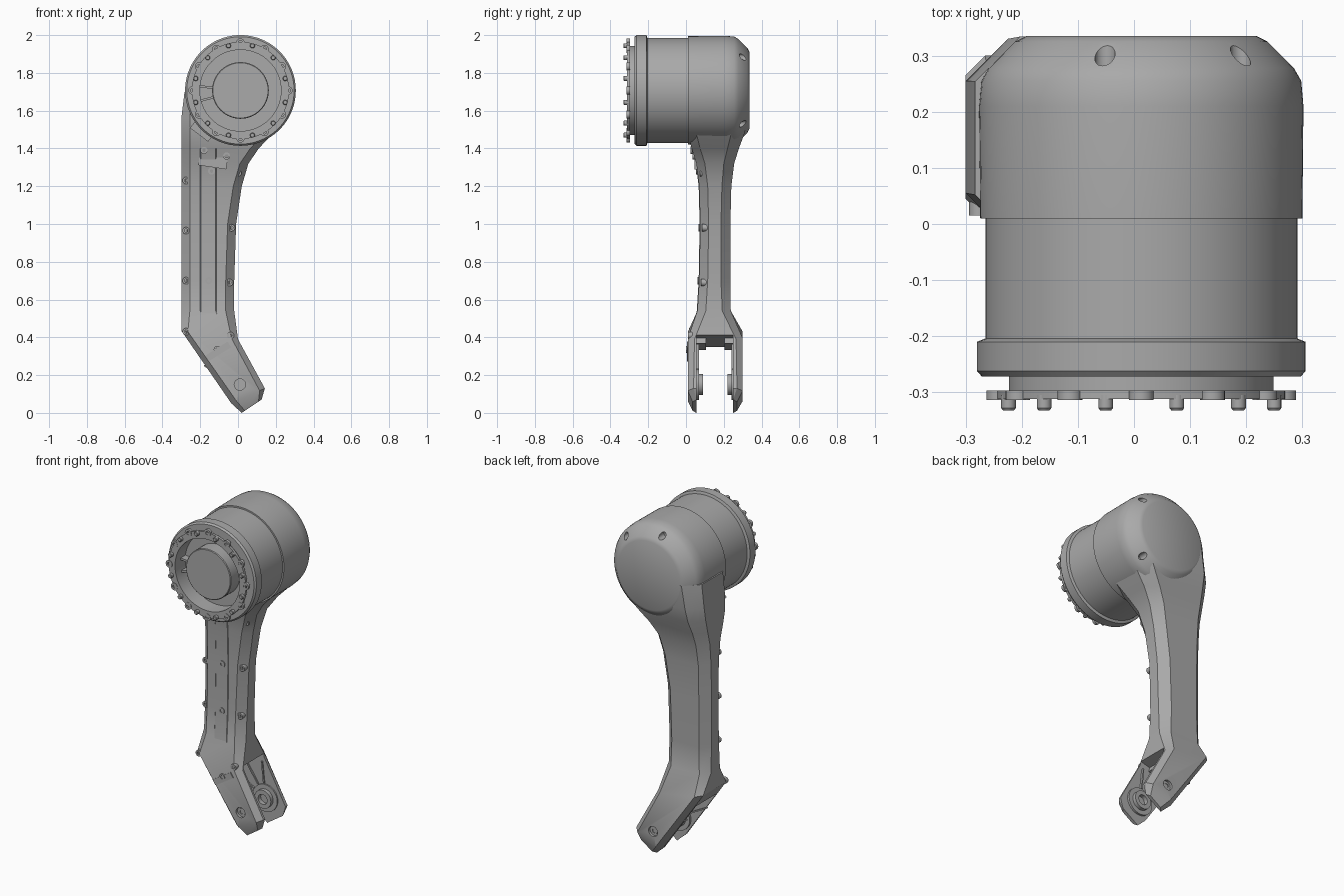
import bpy, bmesh, math
from mathutils import Vector, Matrix

old = bpy.data.objects.get("Cube")
if old:
    bpy.data.objects.remove(old, do_unlink=True)

grey = bpy.data.materials.new("plain grey")
grey.use_nodes = True
grey.diffuse_color = (0.4, 0.4, 0.4, 1)
grey.node_tree.nodes["Principled BSDF"].inputs["Base Color"].default_value = (0.4, 0.4, 0.4, 1)

CX, CZ = 0.013, 1.707      # motor axis
PX, PZ = 0.01, 0.15        # fork pivot


def finish(name, bm):
    bmesh.ops.remove_doubles(bm, verts=bm.verts, dist=1e-5)
    bmesh.ops.recalc_face_normals(bm, faces=bm.faces)
    mesh = bpy.data.meshes.new(name)
    bm.to_mesh(mesh)
    bm.free()
    mesh.materials.append(grey)
    ob = bpy.data.objects.new(name, mesh)
    bpy.context.collection.objects.link(ob)
    shade(ob)
    return ob


def shade(ob):
    bpy.ops.object.select_all(action="DESELECT")
    ob.select_set(True)
    bpy.context.view_layer.objects.active = ob
    bpy.ops.object.shade_smooth_by_angle(angle=math.radians(28))


def lathe(name, profile, x, z, n=24):
    """Spin (radius, y) points about an axis along y."""
    bm = bmesh.new()
    rings = []
    for r, y in profile:
        count = n if r > 0 else 1
        rings.append([bm.verts.new((x + r * math.cos(math.tau * i / n), y,
                                    z + r * math.sin(math.tau * i / n))) for i in range(count)])
    for a, b in zip(rings, rings[1:]):
        for i in range(n):
            j = (i + 1) % n
            quad = [a[i % len(a)], a[j % len(a)], b[j % len(b)], b[i % len(b)]]
            bm.faces.new(list(dict.fromkeys(quad)))
    return finish(name, bm)


def disc(name, r, y0, y1, x, z, n=24):
    return lathe(name, [(0, y0), (r, y0), (r, y1), (0, y1)], x, z, n)


def loft(name, stations):
    """Chamfered box sections: left x, z, right x, z, front y, back y, front and back chamfer."""
    bm = bmesh.new()
    rings = []
    for lx, lz, rx, rz, y0, y1, f, b in stations:
        left, right = Vector((lx, 0, lz)), Vector((rx, 0, rz))
        w = (right - left).length
        d = (right - left).normalized()
        pts = [(f, y0), (w - f, y0), (w, y0 + f), (w, y1 - b),
               (w - b, y1), (b, y1), (0, y1 - b), (0, y0 + f)]
        rings.append([bm.verts.new(left + d * t + Vector((0, y, 0))) for t, y in pts])
    for a, b in zip(rings, rings[1:]):
        for i in range(8):
            j = (i + 1) % 8
            bm.faces.new((a[i], a[j], b[j], b[i]))
    bm.faces.new(rings[0])
    bm.faces.new(rings[-1])
    return finish(name, bm)


def box(name, size, loc, turn=0):
    bm = bmesh.new()
    m = Matrix.Translation(loc) @ Matrix.Rotation(turn, 4, "Y") @ Matrix.Diagonal((*size, 1))
    bmesh.ops.create_cube(bm, size=1, matrix=m)
    return finish(name, bm)


def cut(ob, cutter):
    cutter.hide_render = True
    mod = ob.modifiers.new("cut", "BOOLEAN")
    mod.operation, mod.object, mod.solver = "DIFFERENCE", cutter, "EXACT"
    bpy.ops.object.select_all(action="DESELECT")
    ob.select_set(True)
    bpy.context.view_layer.objects.active = ob
    bpy.ops.object.modifier_apply(modifier=mod.name)
    bpy.data.objects.remove(cutter, do_unlink=True)
    shade(ob)


# Arm: forked foot, elbow, shaft and flare into the motor shell
foot = [(.02, 0, .125, .07, .035, .27, .02, .02),
        (-.035, .05, .142, .13, .01, .3, .03, .03),
        (-.3, .435, 0, .39, .01, .3, .035, .035)]
# height, right edge, front y, back y, back chamfer
shaft = [(.54, -.02, .06, .237, .045), (.7, -.02, .07, .235, .05), (1, -.01, .075, .235, .05),
         (1.2, .02, .07, .24, .05), (1.32, .055, .055, .255, .055), (1.4, .11, .03, .28, .06),
         (1.48, .185, .01, .31, .07), (1.56, .238, .01, .33, .075)]
stations = foot + [(-.3, z, x, z, y0, y1, .045, b) for z, x, y0, y1, b in shaft]
stations.append((-.283, 1.7, .28, 1.7, .012, .334, .04, .08))
arm = loft("arm", stations)

# Fork slot and pivot holes
cut(arm, loft("slot_cutter", [(-.3, .335, .05, .425, .055, .25, .001, .001),
                              (-.1, -.1, .3, 0, .055, .25, .001, .001)]))
cut(arm, disc("pivot_cutter", .03, -.1, .025, PX, PZ))
cut(arm, disc("pivot_cutter", .03, .285, .4, PX, PZ))

# Pivot screws, bearing bosses and stiffening ribs on both fork plates
for side, sign in (("front", 1), ("back", -1)):
    def y(d):
        return .155 + sign * (d - .145)
    lathe(side + "_pivot_screw", [(0, y(.02)), (.012, y(.02)), (.012, y(.01)),
                                  (.022, y(.01)), (.022, y(.03))], PX, PZ)
    lathe(side + "_bearing", [(.082, y(.04)), (.082, y(.058)), (.055, y(.058)), (.055, y(.08)),
                              (.03, y(.08)), (.03, y(.055)), (0, y(.055))], PX, PZ, 32)
    for k in range(3):
        for e in (-1, 1):
            a = math.radians(56 + 180 + 28 * (k - 1) * e)
            if k == 1 and e == 1:
                continue
            loc = (PX + .15 * math.cos(a), y(.048), PZ - .15 * math.sin(a))
            box(side + "_fork_rib", (.13, .02, .008), loc, a)
    box(side + "_slot_tab", (.14, .05, .03), (-.13, y(.07), .365), -.26)

# Motor shell with chamfered back
shell = lathe("motor_shell", [(0, .335), (.205, .335), (.225, .325), (.272, .278), (.285, .255),
                              (.289, .21), (.287, .01), (0, .01)], CX, CZ, 96)
for deg in (105, 45, -45):
    a = math.radians(deg)
    x, z = CX + .25 * math.cos(a), CZ + .25 * math.sin(a)
    for ob in (shell, arm):
        cut(ob, disc("screw_cutter", .018, .26, .4, x, z))

# Motor body, flange and mounting ring
lathe("motor_body", [(0, .02), (.278, .02), (.278, -.215), (0, -.215)], CX, CZ, 96)
lathe("motor_flange", [(.2, -.2), (.278, -.204), (.293, -.21), (.293, -.262), (.284, -.272),
                       (.236, -.272), (.236, -.299), (.215, -.299), (.215, -.2)], CX, CZ, 96)
lathe("mounting_ring", [(.215, -.297), (.257, -.297), (.257, -.312),
                        (.215, -.312), (.215, -.297)], CX, CZ, 96)
lathe("motor_hub", [(0, -.2), (.15, -.2), (.15, -.298), (.146, -.302), (0, -.302)], CX, CZ, 64)
for turn in (.1, -.25):
    r = Vector((-.18 * math.cos(turn), 0, .18 * math.sin(turn)))
    box("hub_rib", (.075, .05, .012), Vector((CX, -.235, CZ)) + r, turn)

# Twelve tabs with eyelets, twelve bolts between them
for k in range(12):
    a = math.radians(30 * k)
    x, z = CX + .254 * math.cos(a), CZ + .254 * math.sin(a)
    lathe("ring_tab", [(.01, -.302), (.01, -.314), (.022, -.314), (.022, -.297),
                       (.01, -.297), (.01, -.302)], x, z, 20)
    a += math.radians(15)
    lathe("ring_bolt", [(0, -.305), (.013, -.305), (.013, -.328), (.01, -.332), (0, -.332)],
          CX + .245 * math.cos(a), CZ + .245 * math.sin(a), 16)

# Cable cover on the front of the arm
cover = [(-.2, z, -.115, z, y0 - .003, y0 + .01, .003, .003) for z, x, y0, y1, b in shaft[:6]]
cover.insert(0, (-.16, .29, -.05, .36, .007, .02, .003, .003))
loft("cable_cover", cover)
box("cover_lower_tab", (.14, .008, .035), (-.105, .009, .325), -.56)
box("cover_upper_tab", (.15, .02, .09), (-.13, .055, 1.345), .15)
box("cable_socket", (.12, .06, .07), (-.185, .005, 1.5), .65)

# Screws down both edges and along the cover
edge = [(-.275, z, .085) for z in (1.5, 1.23, .965, .7)] + [(-.275, .43, .02)]
edge += [(0, 1.27, .08), (-.035, .98, .09), (-.045, .69, .085), (-.04, .41, .015)]
middle = [(-.155, .98, .072), (-.155, .7, .067), (-.14, 1.28, .057), (-.06, 1.36, .04),
          (-.18, 1.39, .03), (-.11, .335, .006)]
for x, z, y in edge + middle:
    lathe("arm_screw", [(0, y + .004), (.009, y + .004), (.009, y - .005),
                        (.019, y - .005), (.019, y + .03)], x, z, 16)
